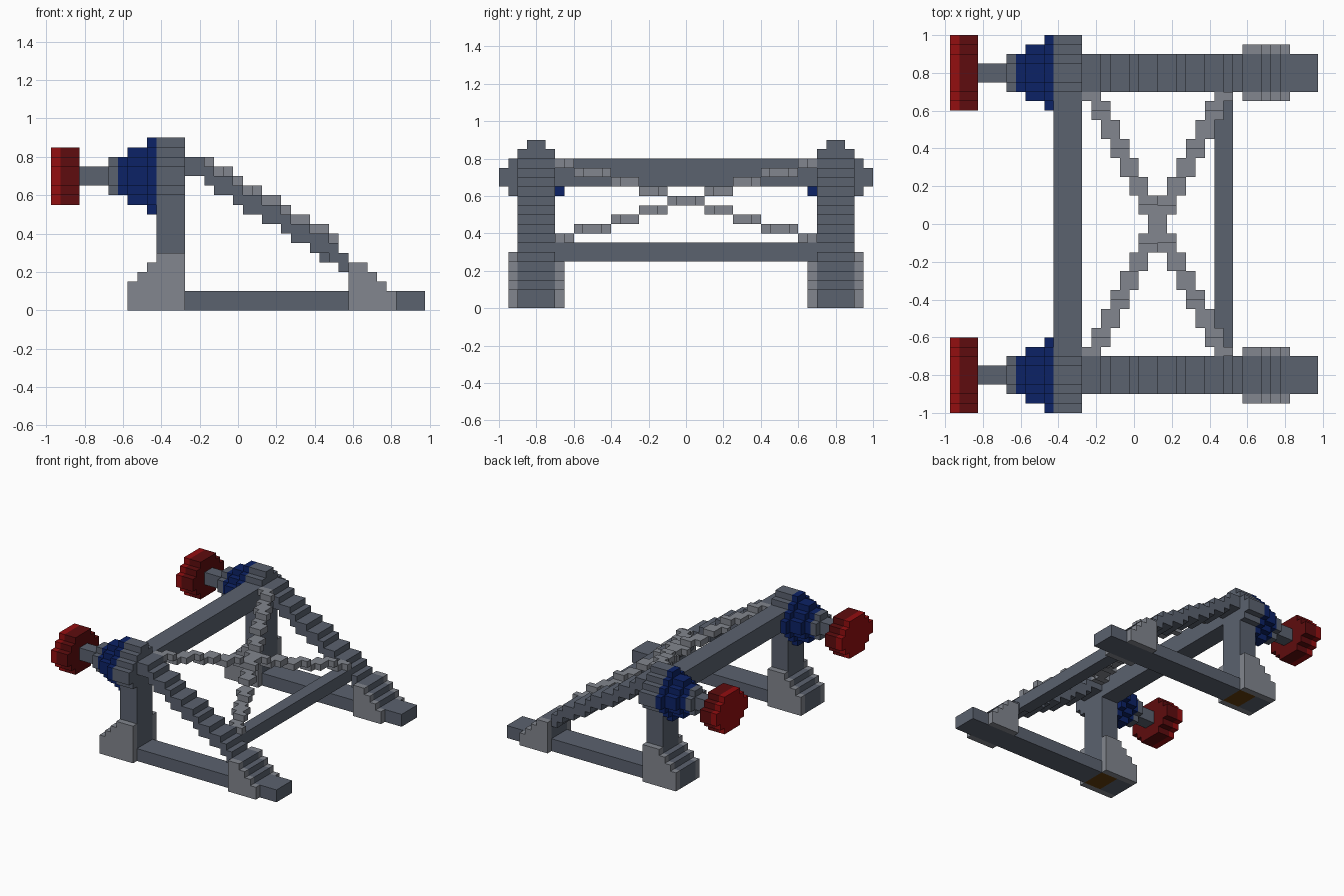
import bpy, bmesh, math

V = 0.05  # size of one block step

cube = bpy.data.objects.get("Cube")
if cube:
    bpy.data.objects.remove(cube, do_unlink=True)


def material(name, rgb):
    lin = [((c / 255 + 0.055) / 1.055) ** 2.4 if c > 10 else c / 255 / 12.92 for c in rgb]
    m = bpy.data.materials.new(name)
    m.use_nodes = True
    m.diffuse_color = (*lin, 1)
    m.node_tree.nodes["Principled BSDF"].inputs["Base Color"].default_value = (*lin, 1)
    return m


DARK = material("dark grey", (91, 98, 111))
LIGHT = material("light grey", (130, 134, 142))
BLUE = material("navy blue", (12, 34, 102))
RED = material("red", (148, 14, 16))
DEEP_RED = material("deep red", (94, 12, 14))
BROWN = material("brown", (100, 62, 14))


def part(name, mat, boxes, mirrored=True):
    """Build one object from boxes (x0, x1, y0, y1, z0, z1), mirrored across y."""
    bm = bmesh.new()
    for x0, x1, y0, y1, z0, z1 in boxes:
        cube = bmesh.ops.create_cube(bm, size=1)["verts"]
        bmesh.ops.scale(bm, vec=(x1 - x0, y1 - y0, z1 - z0), verts=cube)
        bmesh.ops.translate(bm, vec=((x0 + x1) / 2, (y0 + y1) / 2, (z0 + z1) / 2), verts=cube)
    mesh = bpy.data.meshes.new(name)
    bm.to_mesh(mesh)
    bm.free()
    mesh.materials.append(mat)
    ob = bpy.data.objects.new(name, mesh)
    bpy.context.collection.objects.link(ob)
    if mirrored:
        mod = ob.modifiers.new("mirror", 'MIRROR')
        mod.use_axis = (False, True, False)
        mod.use_mirror_merge = False
    return ob


def disc(x0, x1, halves, yc=0.8, zc=0.7):
    """Stepped disc: half widths listed from the middle row outwards."""
    out = []
    for i, h in enumerate(halves):
        for z in (zc + i * V, zc - (i + 1) * V):
            out.append((x0, x1, yc - h, yc + h, z, z + V))
    return out


def stairs(x0, heights, y0, y1):
    """Columns one step wide standing on the ground."""
    return [(x0 + i * V, x0 + (i + 1) * V, y0, y1, 0, h) for i, h in enumerate(heights)]


# Ground beams, posts and the brown underside of each post
part("ground_beam", DARK, [(-0.275, 0.975, 0.7, 0.9, 0, 0.1)])
part("post", DARK, [(-0.425, -0.275, 0.7, 0.9, 0.05, 0.65)])
part("post_base", BROWN, [(-0.425, -0.275, 0.7, 0.9, 0, 0.05)])

# Stepped brackets: light side plates around a dark core
REAR = [0.15, 0.2, 0.25, 0.3, 0.3, 0.3]
FORE = [0.25, 0.25, 0.2, 0.15, 0.1]
for name, x0, heights, core in (("rear_bracket", -0.575, REAR, REAR[:3]),
                                ("fore_bracket", 0.575, FORE, FORE)):
    part(name + "_plates", LIGHT,
         stairs(x0, heights, 0.65, 0.7) + stairs(x0, heights, 0.9, 0.95))
    part(name + "_core", DARK, stairs(x0, core, 0.7, 0.9))

# Hub on each post; below the cross beam only its outer side steps out
DIAMOND = [0.2, 0.15, 0.1, 0.05]
hub = [(x0, x1, max(y0, 0.7) if z0 < 0.64 else y0, y1, z0, z1)
       for x0, x1, y0, y1, z0, z1 in disc(-0.425, -0.275, DIAMOND)]
part("hub", DARK, hub)

# Blue collar tapering towards the axle
part("collar", BLUE,
     disc(-0.475, -0.425, DIAMOND)
     + disc(-0.575, -0.475, [0.15, 0.1, 0.05])
     + disc(-0.625, -0.575, [0.1, 0.1]) [:2]
     + [(-0.625, -0.575, 0.75, 0.85, 0.6, 0.8)])

# Axle with a stepped shoulder
part("axle", DARK,
     [(-0.825, -0.625, 0.75, 0.85, 0.65, 0.75),
      (-0.675, -0.625, 0.7, 0.9, 0.65, 0.75),
      (-0.675, -0.625, 0.75, 0.85, 0.6, 0.8)])

# Wheel: bright outer face, deep red inner body
WHEEL = [0.2, 0.15, 0.1]
part("wheel_face", RED, disc(-0.975, -0.925, WHEEL))
part("wheel_body", DEEP_RED, disc(-0.925, -0.825, WHEEL))

# Stepped diagonal beams from hub down to the fore brackets
slope = []
for k in range(17):
    z = 0.7 - V * math.floor(0.62 * k + 0.3)
    x = -0.275 + V * k
    slope.append((x, x + V, 0.7, 0.9, z, z + 0.1))
part("diagonal_beam", DARK, slope)

# Cross beams between the two sides
part("upper_cross_beam", DARK, [(-0.425, -0.275, -0.7, 0.7, 0.65, 0.8)], False)
part("lower_cross_beam", DARK, [(0.425, 0.525, -0.7, 0.7, 0.25, 0.35)], False)

# Sloping X brace, made of short steps along y
brace = []
for j in range(14):
    y = j * V
    shift = V * ((j + 1) // 2)
    level = sum(y > limit - 0.01 for limit in (0.1, 0.25, 0.4, 0.6))
    for s in (-1, 1):
        x, z = 0.125 + s * shift, 0.55 - s * level * V
        brace.append((x - V, x + V, y, y + V, z, z + V))
part("x_brace", LIGHT, brace)
